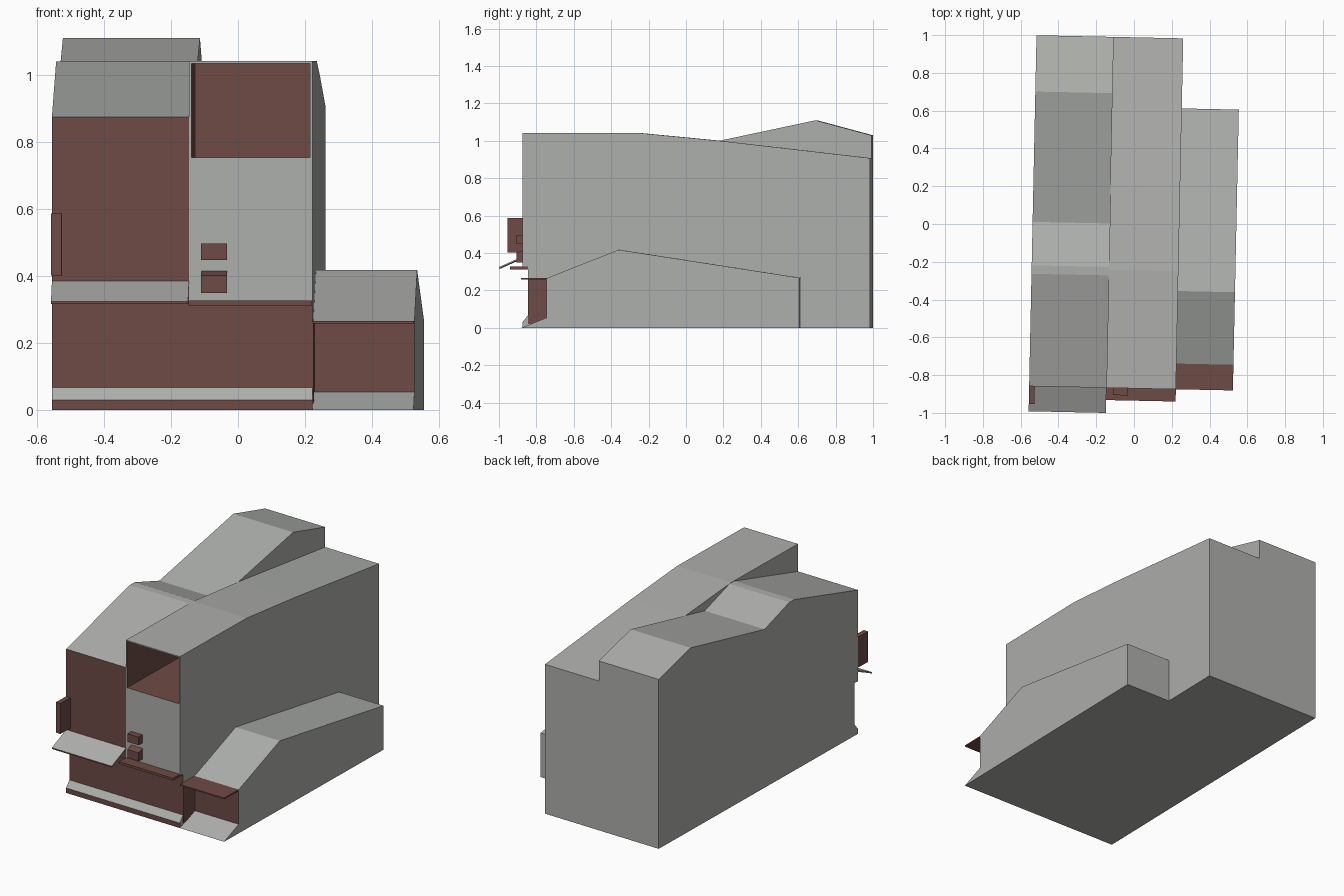
import bpy
import bmesh

TURN = -0.021  # the whole building stands slightly rotated

cube = bpy.data.objects.get("Cube")
if cube:
    bpy.data.objects.remove(cube, do_unlink=True)


def material(name, colour):
    mat = bpy.data.materials.new(name)
    mat.use_nodes = True
    mat.diffuse_color = (*colour, 1)
    mat.node_tree.nodes["Principled BSDF"].inputs["Base Color"].default_value = (*colour, 1)
    return mat


GREY = material("pale grey", (0.42, 0.43, 0.41))
BROWN = material("red brown", (0.155, 0.07, 0.06))


def prism(name, x0, x1, profile, is_brown, recess=None):
    """Extrude a (y, z) profile from x0 to x1 and colour its faces by a rule."""
    bm = bmesh.new()
    face = bm.faces.new([bm.verts.new((x0, y, z)) for y, z in profile])
    side = bmesh.ops.extrude_face_region(bm, geom=[face])
    verts = [v for v in side["geom"] if isinstance(v, bmesh.types.BMVert)]
    bmesh.ops.translate(bm, vec=(x1 - x0, 0, 0), verts=verts)
    bmesh.ops.recalc_face_normals(bm, faces=bm.faces)
    bm.normal_update()
    for f in bm.faces:
        f.material_index = int(is_brown(f))
    if recess:
        recess(bm)
    mesh = bpy.data.meshes.new(name)
    bm.to_mesh(mesh)
    bm.free()
    mesh.materials.append(GREY)
    mesh.materials.append(BROWN)
    obj = bpy.data.objects.new(name, mesh)
    obj.rotation_euler.z = TURN
    bpy.context.collection.objects.link(obj)
    return obj


def box(name, x0, x1, y0, y1, z0, z1):
    return prism(name, x0, x1, [(y0, z0), (y1, z0), (y1, z1), (y0, z1)], lambda f: True)


def faces_front(f):
    return f.normal.y < -0.9


def lower_front(f):
    return faces_front(f) and f.calc_center_median().z < 0.32


def carve_loggia(bm):
    """Sink a deep framed opening into the top of the front wall."""
    front = [f for f in bm.faces if faces_front(f) and f.calc_center_median().z > 0.8]
    bmesh.ops.inset_individual(bm, faces=front, thickness=0.01)
    walls = bmesh.ops.inset_individual(bm, faces=front, thickness=0, depth=-0.6)
    for f in front + walls["faces"]:
        f.material_index = 1


LEFT, DIVIDE, RIGHT, WING = -0.537, -0.128, 0.24, 0.542
FRONT, BACK = -0.87, 0.988

# Shared ground storey: plinth, sloped sill, recessed wall, overhang
base = [(BACK, 0), (FRONT, 0), (FRONT, 0.03), (-0.84, 0.068), (-0.84, 0.32), (FRONT, 0.32)]

# Three bays
prism("folded_roof_bay", LEFT, DIVIDE,
      base + [(FRONT, 0.875), (-0.275, 1.04), (-0.23, 1.04), (0, 0.963), (0.69, 1.11), (BACK, 1.03)],
      faces_front)
prism("loggia_bay", DIVIDE, RIGHT,
      base + [(FRONT, 0.747), (FRONT, 1.042), (-0.245, 1.042), (0.19, 1.0), (BACK, 0.908)],
      lower_front, carve_loggia)
prism("low_wing", RIGHT, WING,
      [(0.617, 0), (FRONT, 0), (-0.734, 0.055), (-0.734, 0.265), (-0.35, 0.418), (0.617, 0.268)],
      faces_front)

# Brown return wall beside the wing entrance
box("entrance_side_wall", RIGHT - 0.002, RIGHT + 0.003, -0.84, -0.734, 0.02, 0.265)

# Canopies
prism("sloped_canopy", LEFT, DIVIDE,
      [(FRONT, 0.385), (-1.003, 0.325), (-1.003, 0.317), (FRONT, 0.377)],
      lambda f: f.normal.z < 0.5 and abs(f.normal.x) < 0.5)
box("middle_canopy", DIVIDE, RIGHT, -0.935, -0.84, 0.313, 0.327)
box("wing_canopy", RIGHT, WING, -0.87, -0.734, 0.258, 0.266)

# Wall fittings
box("projecting_sign", LEFT, LEFT + 0.03, -0.965, FRONT, 0.402, 0.587)
box("upper_wall_box", -0.091, -0.014, -0.908, FRONT, 0.448, 0.497)
prism("lower_wall_box", -0.091, -0.014,
      [(FRONT, 0.35), (-0.908, 0.35), (-0.908, 0.402), (FRONT, 0.415)], lambda f: True)
